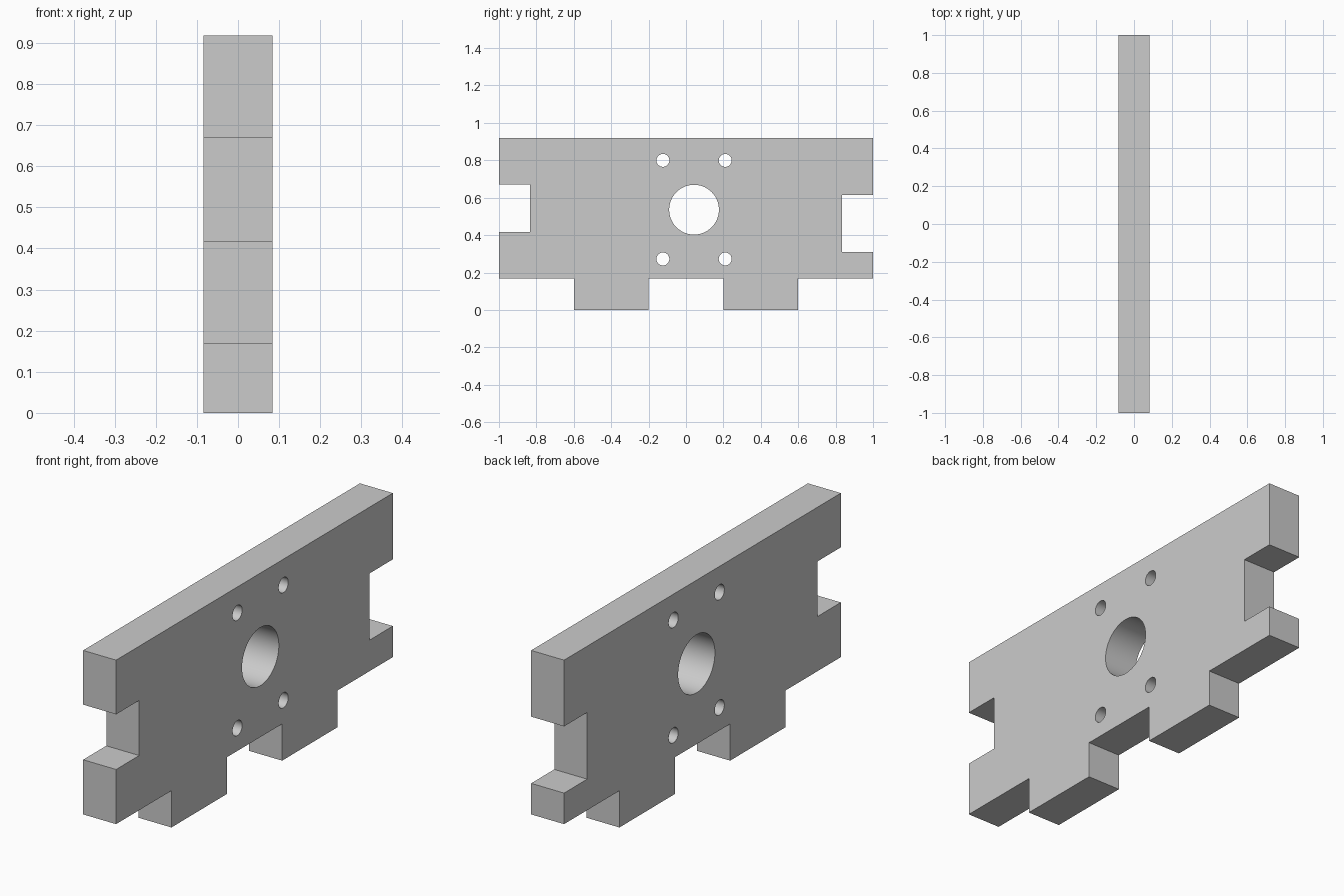
import bpy
import bmesh
from math import pi, radians

if "Cube" in bpy.data.objects:
    bpy.data.objects.remove(bpy.data.objects["Cube"])

HALF = 1 / 12  # half of the plate thickness

# Plate outline (y, z) with edge notches and two bottom tabs
outline = [
    (-1, 0.168), (-0.6, 0.168), (-0.6, 0), (-0.2, 0), (-0.2, 0.168),
    (0.2, 0.168), (0.2, 0), (0.6, 0), (0.6, 0.168), (1, 0.168),
    (1, 0.31), (0.833, 0.31), (0.833, 0.615), (1, 0.615),
    (1, 0.918), (-1, 0.918),
    (-1, 0.67), (-0.833, 0.67), (-0.833, 0.418), (-1, 0.418),
]
bm = bmesh.new()
face = bm.faces.new([bm.verts.new((-HALF, y, z)) for y, z in outline])
ext = bmesh.ops.extrude_face_region(bm, geom=[face], use_keep_orig=True)
verts = [g for g in ext["geom"] if isinstance(g, bmesh.types.BMVert)]
bmesh.ops.translate(bm, verts=verts, vec=(2 * HALF, 0, 0))
bmesh.ops.recalc_face_normals(bm, faces=bm.faces)
mesh = bpy.data.meshes.new("mounting_plate")
bm.to_mesh(mesh)
bm.free()
plate = bpy.data.objects.new("mounting_plate", mesh)
bpy.context.collection.objects.link(plate)


def add_hole(name, y, z, radius, sides):
    """Add a cutter through the plate along x."""
    bpy.ops.mesh.primitive_cylinder_add(
        vertices=sides, radius=radius, depth=0.5,
        location=(0, y, z), rotation=(0, pi / 2, 0))
    cutter = bpy.context.object
    cutter.name = name
    cutter.hide_render = True
    mod = plate.modifiers.new(name, "BOOLEAN")
    mod.operation = "DIFFERENCE"
    mod.solver = "EXACT"
    mod.object = cutter
    return cutter


# Central shaft hole and four screw holes
cy, cz = 0.043, 0.536
cutters = [add_hole("shaft_hole_cutter", cy, cz, 0.133, 96)]
for sy in (-1, 1):
    for sz in (-1, 1):
        cutters.append(add_hole("screw_hole_cutter", cy + sy * 0.1665,
                                cz + sz * 0.2635, 0.0345, 48))

# Apply the cuts, remove the cutters, smooth the hole walls
bpy.ops.object.select_all(action="DESELECT")
plate.select_set(True)
bpy.context.view_layer.objects.active = plate
for mod in list(plate.modifiers):
    bpy.ops.object.modifier_apply(modifier=mod.name)
for cutter in cutters:
    bpy.data.objects.remove(cutter)
bpy.ops.object.shade_smooth_by_angle(angle=radians(30))
